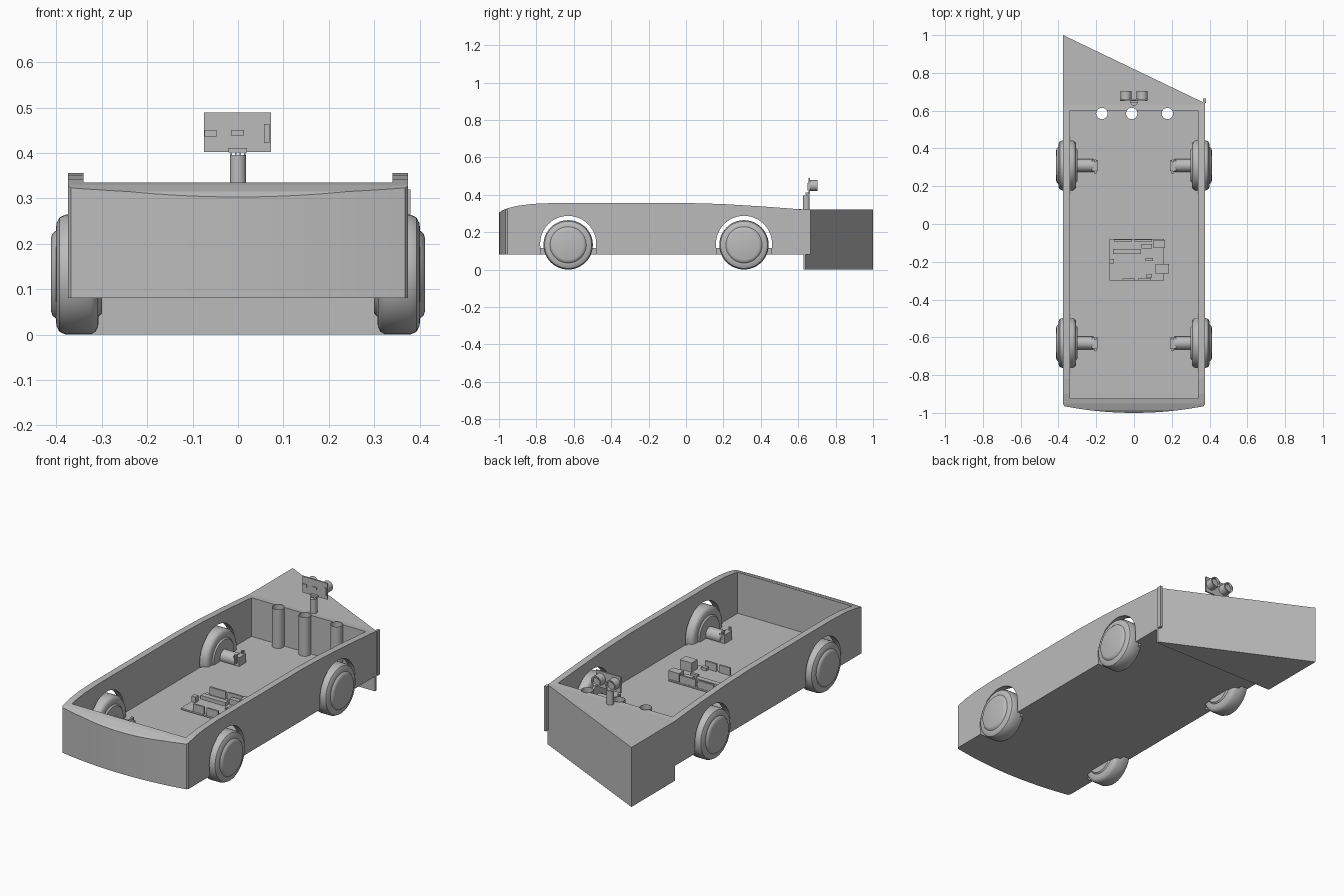
import bpy, bmesh, math
from mathutils import Matrix, Vector

cube = bpy.data.objects.get("Cube")
if cube:
    bpy.data.objects.remove(cube, do_unlink=True)

GREY = (0.5, 0.5, 0.5, 1)
mat = bpy.data.materials.new("plain grey")
mat.use_nodes = True
mat.diffuse_color = GREY
mat.node_tree.nodes["Principled BSDF"].inputs["Base Color"].default_value = GREY


def finish(name, bm, smooth=False):
    bmesh.ops.recalc_face_normals(bm, faces=bm.faces)
    me = bpy.data.meshes.new(name)
    bm.to_mesh(me)
    bm.free()
    me.materials.append(mat)
    ob = bpy.data.objects.new(name, me)
    bpy.context.collection.objects.link(ob)
    if smooth:
        bpy.ops.object.select_all(action='DESELECT')
        ob.select_set(True)
        bpy.context.view_layer.objects.active = ob
        bpy.ops.object.shade_smooth_by_angle(angle=math.radians(35))
    return ob


def box(name, x, y, z):
    bm = bmesh.new()
    bmesh.ops.create_cube(bm, size=1)
    for v in bm.verts:
        v.co = [(r[0] + r[1]) / 2 + c * (r[1] - r[0]) for r, c in zip((x, y, z), v.co)]
    return finish(name, bm)


def cylinder(name, start, end, r, caps=True, sides=32):
    a, b = Vector(start), Vector(end)
    bm = bmesh.new()
    turn = (b - a).to_track_quat('Z', 'Y').to_matrix().to_4x4()
    bmesh.ops.create_cone(bm, cap_ends=caps, segments=sides, radius1=r, radius2=r,
                          depth=(b - a).length,
                          matrix=Matrix.Translation((a + b) / 2) @ turn)
    return finish(name, bm, sides > 8)


def prism(name, outline, offset):
    bm = bmesh.new()
    face = bm.faces.new([bm.verts.new(p) for p in outline])
    geo = bmesh.ops.extrude_face_region(bm, geom=[face])["geom"]
    bmesh.ops.translate(bm, vec=offset, verts=[g for g in geo if isinstance(g, bmesh.types.BMVert)])
    return finish(name, bm)


def cut(ob, tool, operation='DIFFERENCE'):
    mod = ob.modifiers.new("cut", 'BOOLEAN')
    mod.operation, mod.object, mod.solver = operation, tool, 'EXACT'
    bpy.context.view_layer.update()
    graph = bpy.context.evaluated_depsgraph_get()
    me = bpy.data.meshes.new_from_object(ob.evaluated_get(graph))
    ob.modifiers.clear()
    ob.data = me
    bpy.data.objects.remove(tool, do_unlink=True)


# Open body tray: side profile trimmed by a bowed plan, then hollowed
top = [(0.63, 0.32), (0.55, 0.327), (0.4, 0.338), (0.2, 0.35), (0, 0.356), (-0.7, 0.356),
       (-0.82, 0.351), (-0.9, 0.341), (-0.95, 0.329), (-0.985, 0.315), (-1, 0.303)]
side = [(-0.5, y, z) for y, z in [(-1.01, 0.08), (0.63, 0.08)] + top + [(-1.01, 0.297)]]
body = prism("body_tray", side, (1, 0, 0))
bow = [(x * 0.0368, -1 + 0.035 * (x / 10) ** 2) for x in range(-10, 11)]
plan = [(x, y, 0) for x, y in [(0.375, 0.7), (-0.375, 0.7), (-0.375, -0.955)] + bow + [(0.375, -0.955)]]
cut(body, prism("plan", plan, (0, 0, 0.6)), 'INTERSECT')
cut(body, box("hollow", (-0.34, 0.34), (-0.925, 0.6), (0.115, 0.6)))

# Wheel arches in both side walls
AXLES = (-0.63, 0.31)
ZC = 0.132
for y in AXLES:
    for s in (-1, 1):
        cut(body, cylinder("arch", (s * 0.335, y, 0.137), (s * 0.5, y, 0.137), 0.15, sides=48))
        cut(body, box("arch_foot", sorted((s * 0.335, s * 0.5)), (y - 0.148, y + 0.148), (0, 0.137)))

# Hollow posts on the rear wall
POSTS = (-0.17, -0.012, 0.177)
for x in POSTS:
    cut(body, cylinder("hole", (x, 0.585, 0), (x, 0.585, 0.6), 0.03))
for x in POSTS:
    cylinder("rear_post", (x, 0.585, 0.08), (x, 0.585, 0.324), 0.03, caps=False)

# Wheels (lathed) and their motors
wheel_profile = [(0.3, 0), (0.3, 0.085), (0.307, 0.092), (0.308, 0.115), (0.313, 0.125), (0.324, 0.132),
                 (0.38, 0.132), (0.393, 0.126), (0.4, 0.113), (0.401, 0.097), (0.409, 0.09),
                 (0.412, 0.08), (0.412, 0)]
for y in AXLES:
    for s, tag in ((-1, "right"), (1, "left")):
        bm = bmesh.new()
        verts = [bm.verts.new((s * x, y, ZC + r)) for x, r in wheel_profile]
        edges = [bm.edges.new(p) for p in zip(verts, verts[1:])]
        bmesh.ops.spin(bm, geom=verts + edges, cent=(0, y, ZC), axis=(1, 0, 0),
                       angle=math.tau, steps=48, use_duplicate=False)
        bmesh.ops.remove_doubles(bm, verts=bm.verts, dist=0.0005)
        finish(tag + "_wheel", bm, True)
        cylinder(tag + "_motor", (s * 0.31, y, ZC), (s * 0.215, y, ZC), 0.034)
        box(tag + "_motor_end", sorted((s * 0.19, s * 0.222)), (y - 0.03, y + 0.03), (ZC - 0.025, ZC + 0.03))
        for dy in (-0.036, 0.024):
            cylinder(tag + "_motor_terminal", (s * 0.205, y + dy, ZC), (s * 0.205, y + dy, ZC + 0.045), 0.008, sides=8)

# Angled rear block with a thin guide strip at its narrow corner
wedge = [(-0.375, 0.628, 0), (0.375, 0.628, 0), (0.375, 0.64, 0), (-0.375, 1, 0)]
prism("rear_wedge", wedge, (0, 0, 0.32))
box("guide_strip", (0.366, 0.38), (0.64, 0.665), (0.08, 0.32))

# Control board on the floor
box("control_board", (-0.13, 0.16), (-0.3, -0.08), (0.122, 0.13))
for x in (-0.11, 0.13):
    for y in (-0.28, -0.1):
        cylinder("board_standoff", (x, y, 0.112), (x, y, 0.124), 0.008, sides=8)
parts = {
    "rear_header_a": ((-0.105, -0.01), (-0.092, -0.082), 0.04),
    "rear_header_b": ((0.002, 0.095), (-0.092, -0.082), 0.04),
    "front_header_a": ((-0.06, 0.005), (-0.298, -0.288), 0.04),
    "front_header_b": ((0.02, 0.09), (-0.298, -0.288), 0.04),
    "main_chip": ((-0.11, 0.037), (-0.16, -0.132), 0.02),
    "data_socket": ((0.115, 0.185), (-0.262, -0.212), 0.05),
    "power_socket": ((0.102, 0.165), (-0.127, -0.085), 0.045),
    "capacitor_block": ((0.04, 0.095), (-0.13, -0.105), 0.03),
    "small_chip": ((0.06, 0.1), (-0.195, -0.18), 0.012),
    "reset_button": ((0.065, 0.095), (-0.285, -0.265), 0.015),
    "pin_block": ((-0.13, -0.105), (-0.21, -0.185), 0.03),
}
for name, (x, y, h) in parts.items():
    box(name, x, y, (0.128, 0.13 + h))

# Distance sensor on its pole
cylinder("sensor_pole", (0, 0.643, 0.3), (0, 0.643, 0.395), 0.018)
box("sensor_board", (-0.075, 0.073), (0.654, 0.662), (0.402, 0.489))
box("sensor_pin_block", (-0.021, 0.02), (0.64, 0.656), (0.401, 0.411))
for i in range(4):
    x = -0.015 + i * 0.01
    box("sensor_pin", (x - 0.002, x + 0.002), (0.642, 0.646), (0.385, 0.404))
box("sensor_chip_left", (0.057, 0.069), (0.65, 0.655), (0.422, 0.464))
box("sensor_chip_middle", (-0.015, 0.013), (0.65, 0.655), (0.438, 0.451))
box("sensor_chip_right", (-0.074, -0.047), (0.65, 0.655), (0.436, 0.451))
for x in (-0.043, 0.043):
    eye = cylinder("sensor_eye", (x, 0.66, 0.449), (x, 0.704, 0.449), 0.029)
    cut(eye, cylinder("eye_recess", (x, 0.694, 0.449), (x, 0.72, 0.449), 0.022))
